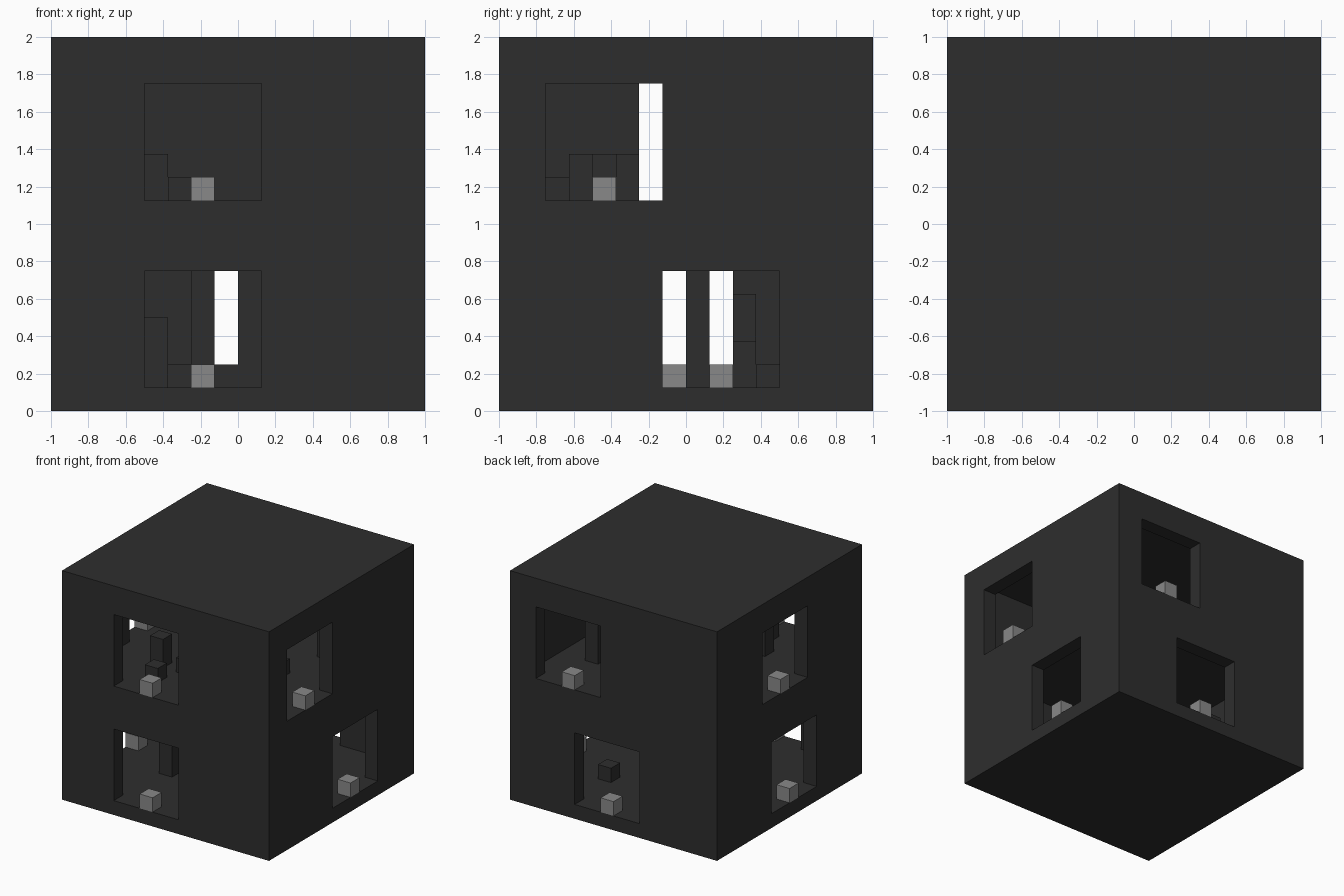
import bpy
import bmesh
from mathutils import Matrix, Vector

if "Cube" in bpy.data.objects:
    bpy.data.objects.remove(bpy.data.objects["Cube"])

U = 0.125   # block module


def material(name, value):
    m = bpy.data.materials.new(name)
    m.use_nodes = True
    colour = (value, value, value, 1)
    m.diffuse_color = colour
    bsdf = m.node_tree.nodes["Principled BSDF"]
    bsdf.inputs["Base Color"].default_value = colour
    bsdf.inputs["Roughness"].default_value = 0.9
    return m


charcoal = material("charcoal", 0.027)
grey = material("mid grey", 0.25)


def box(name, lo, hi, mat):
    lo, hi = Vector(lo), Vector(hi)
    bm = bmesh.new()
    size = Matrix.Diagonal((*(hi - lo), 1))
    bmesh.ops.create_cube(bm, size=1, matrix=Matrix.Translation((lo + hi) / 2) @ size)
    mesh = bpy.data.meshes.new(name)
    bm.to_mesh(mesh)
    bm.free()
    mesh.materials.append(mat)
    ob = bpy.data.objects.new(name, mesh)
    bpy.context.collection.objects.link(ob)
    return ob


def block(name, x, y, floor, height, mat=charcoal):
    return box(name, (x, y, floor), (x + U, y + U, floor + height * U), mat)


def cut(target, lo, hi):
    cutter = box("cutter", lo, hi, charcoal)
    cutter.hide_render = True
    mod = target.modifiers.new("opening", "BOOLEAN")
    mod.operation = "DIFFERENCE"
    mod.solver = "EXACT"
    mod.object = cutter
    bpy.context.view_layer.objects.active = target
    bpy.ops.object.modifier_apply(modifier=mod.name)
    bpy.data.objects.remove(cutter)


# Hollow two-storey shell
shell = box("shell", (-1, -1, 0), (1, 1, 2), charcoal)
inner = 1 - U
lower, upper = U, 1 + U
cut(shell, (-inner, -inner, lower), (inner, inner, 1))
cut(shell, (-inner, -inner, upper), (inner, inner, 2 - U))

# Windows, each with a small block on the middle of its sill
windows = [
    ("front", lower, -0.5), ("front", upper, -0.5),
    ("back", lower, -0.25), ("back", upper, 0.125),
    ("east", lower, -0.125), ("east", upper, -0.75),
    ("west", lower, -0.375), ("west", upper, -0.25),
]
width = 5 * U
for side, z, start in windows:
    sign = 1 if side in ("back", "east") else -1
    near, far = sorted((sign * (inner - 0.05), sign * 1.1))
    edge = inner if sign > 0 else -1
    middle = start + 2 * U
    if side in ("front", "back"):
        cut(shell, (start, near, z), (start + width, far, z + width))
        x, y = middle, edge
    else:
        cut(shell, (near, start, z), (far, start + width, z + width))
        x, y = edge, middle
    block(side + "_sill_block", x, y, z, 1, grey)

# Blocks standing in the lower room: x, y, height in modules
for x, y, h in [(-0.5, -0.375, 3), (0.375, 0.375, 1), (-0.25, 0, 6), (0, 0, 6),
                (-0.125, 0, 1), (-0.375, 0, 1), (-0.625, 0.25, 4), (-0.25, 0.25, 2)]:
    block("lower_room_block", x, y, lower, h)

# Blocks standing in the upper room
for x, y, h in [(-0.375, -0.75, 1), (-0.5, -0.5, 2), (-0.25, -0.5, 1),
                (0.25, -0.625, 2), (0.25, -0.375, 2), (0.5, 0.375, 3),
                (0.375, -0.125, 1)]:
    block("upper_room_block", x, y, upper, h)
